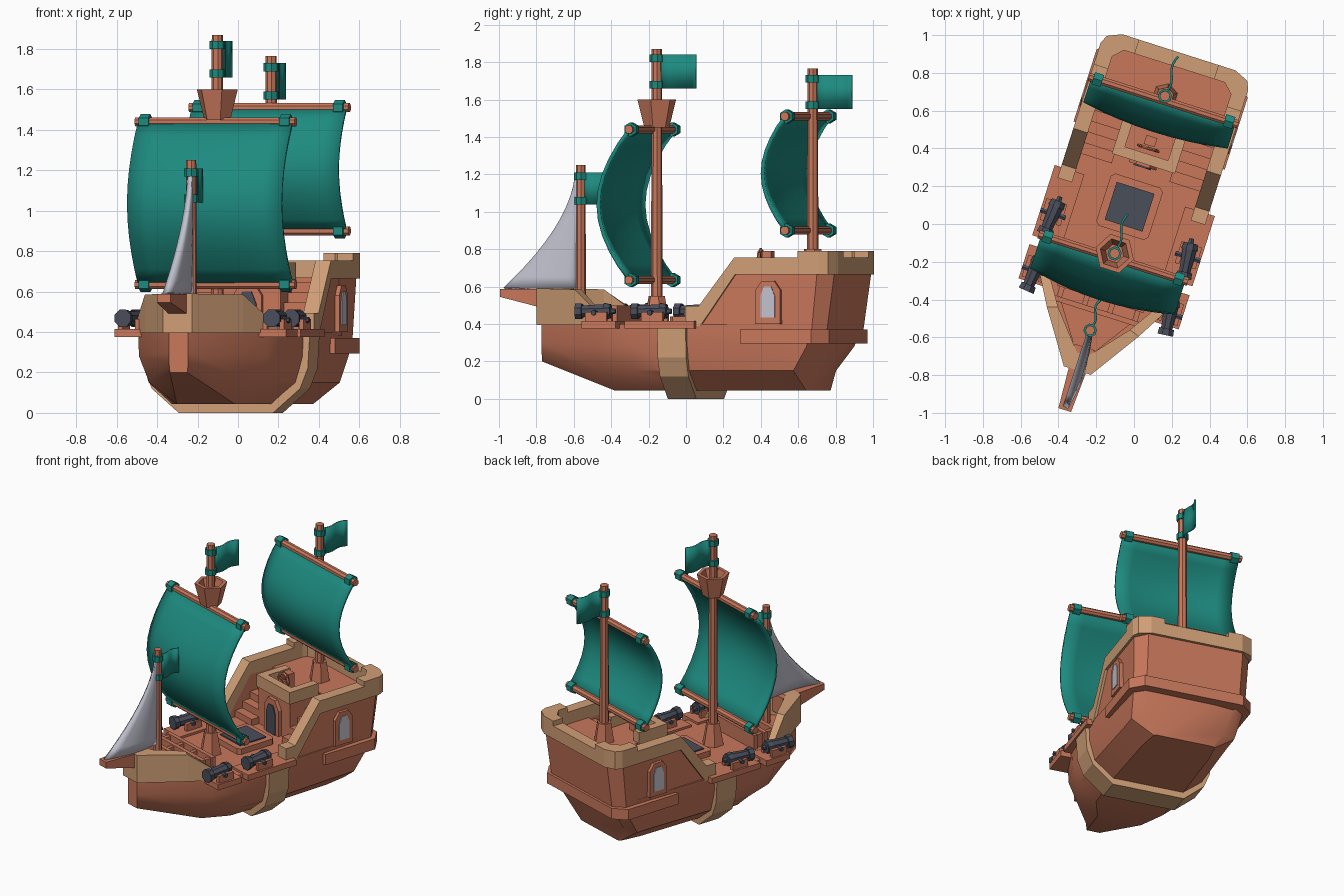
import bpy, bmesh, math
from mathutils import Matrix, Vector

if "Cube" in bpy.data.objects:
    bpy.data.objects.remove(bpy.data.objects["Cube"])

# whole ship is built along its own centreline, then turned
M = Matrix.Rotation(math.radians(-17.7), 4, 'Z') @ Matrix.Translation((-0.05, 0, 0))


def mat(name, r, g, b):
    m = bpy.data.materials.new(name)
    m.diffuse_color = [((c / 255 + 0.055) / 1.055) ** 2.4 for c in (r, g, b)] + [1]
    m.use_nodes = True
    m.node_tree.nodes["Principled BSDF"].inputs["Base Color"].default_value = m.diffuse_color
    return m


WOOD = mat("red_brown_wood", 200, 119, 91)
TAN = mat("tan_trim", 208, 159, 118)
TEAL = mat("teal_cloth", 29, 138, 127)
DARK = mat("dark_iron", 74, 78, 90)
PALE = mat("pale_grey", 194, 194, 207)


def finish(name, bm, m, smooth=False):
    bmesh.ops.recalc_face_normals(bm, faces=bm.faces)
    bm.transform(M)
    me = bpy.data.meshes.new(name)
    bm.to_mesh(me)
    bm.free()
    me.materials.append(m)
    if smooth:
        me.polygons.foreach_set("use_smooth", [True] * len(me.polygons))
        me.set_sharp_from_angle(angle=math.radians(32))
    ob = bpy.data.objects.new(name, me)
    bpy.context.collection.objects.link(ob)
    return ob


def loft(name, rings, m, smooth=False):
    bm = bmesh.new()
    vs = [[bm.verts.new(p) for p in r] for r in rings]
    n = len(vs[0])
    for a, b in zip(vs, vs[1:]):
        for i in range(n):
            bm.faces.new((a[i], a[(i + 1) % n], b[(i + 1) % n], b[i]))
    bm.faces.new(vs[0])
    bm.faces.new(vs[-1])
    return finish(name, bm, m, smooth)


def prism(name, pts, axis, lo, hi, m):
    def at(p, h):
        return {'X': (h, p[0], p[1]), 'Y': (p[0], h, p[1]), 'Z': (p[0], p[1], h)}[axis]
    return loft(name, [[at(p, h) for p in pts] for h in (lo, hi)], m)


def box(name, x, y, z, m):
    return prism(name, [(x[0], y[0]), (x[1], y[0]), (x[1], y[1]), (x[0], y[1])], 'Z', z[0], z[1], m)


def rod(name, a, b, r0, r1, n, m):
    a, b = Vector(a), Vector(b)
    q = (b - a).to_track_quat('Z', 'Y')
    ring = [Vector((math.cos(t), math.sin(t), 0)) for t in [2 * math.pi * (i + .5) / n for i in range(n)]]
    return loft(name, [[a + q @ (p * r0) for p in ring], [b + q @ (p * r1) for p in ring]], m)


def mirror(half):
    return half + [(-p[0], *p[1:]) for p in reversed(half)]


def sheet(name, f, nu, nv, m, thick):
    bm = bmesh.new()
    g = [[bm.verts.new(f(i / nu, j / nv)) for j in range(nv + 1)] for i in range(nu + 1)]
    for i in range(nu):
        for j in range(nv):
            bm.faces.new((g[i][j], g[i + 1][j], g[i + 1][j + 1], g[i][j + 1]))
    ob = finish(name, bm, m, True)
    s = ob.modifiers.new("thickness", 'SOLIDIFY')
    s.thickness, s.offset = thick, 0


# lower hull: half sections (x, y, z) from deck edge to keel
halves = [
    [(.05, -.81, .40), (.05, -.81, .30), (.05, -.81, .25), (.045, -.81, .20)],
    [(.335, -.42, .40), (.33, -.42, .28), (.28, -.41, .15), (.15, -.37, .045)],
    [(.395, -.20, .40), (.39, -.20, .28), (.35, -.20, .15), (.23, -.20, .045)],
    [(.41, .12, .40), (.405, .12, .28), (.37, .12, .15), (.24, .12, .045)],
    [(.39, .60, .40), (.385, .60, .28), (.355, .58, .15), (.23, .58, .045)],
    [(.385, .81, .40), (.375, .78, .28), (.355, .70, .15), (.21, .725, .045)],
    [(.32, .87, .40), (.31, .83, .28), (.27, .74, .15), (.19, .735, .045)]]
loft("hull", [mirror(h) for h in halves], WOOD, True)
prism("hull_rib", mirror([(.435, .385), (.425, .22), (.385, .12), (.245, 0)]), 'Y', -.04, .12, TAN)

# stern castle, ledge and rails
loft("stern_castle", [mirror([(x, y, z) for x, y in pts]) for z, pts in (
    (.35, [(.385, .57), (.385, .81), (.32, .875)]),
    (.67, [(.395, .57), (.395, .845), (.325, .92)]))], WOOD)
prism("stern_ledge", mirror([(.42, .42), (.42, .82), (.34, .895)]), 'Z', .295, .37, WOOD)
outer = mirror([(.41, .60), (.41, .86), (.39, .905), (.315, .938)])
inner = mirror([(.33, .60), (.33, .81), (.32, .84), (.28, .86)])
prism("stern_rail", outer + inner[::-1], 'Z', .665, .755, TAN)
for s in (1, -1):
    prism("corner_rail", [(s * x, y) for x, y in (
        (.41, .74), (.41, .86), (.39, .905), (.315, .938), (.22, .938), (.22, .86), (.28, .86), (.33, .81),
        (.33, .74))], 'Z', .75, .79, TAN)
    prism("side_rail", [(.11, .39), (.11, .495), (.185, .495), (.385, .755), (.62, .755),
                        (.62, .665), (.39, .665), (.195, .39)], 'X', s * .33, s * .41, TAN)
    prism("side_wall", [(.17, .38), (.38, .68), (.62, .68), (.62, .38)], 'X', s * .335, s * .393, WOOD)
    # arched side window
    for nm, w, z0, z1, x, m in (("window_frame", .07, .40, .63, .415, WOOD), ("window_pane", .04, .435, .60, .42, PALE)):
        prism(nm, [(.575 - w, z0), (.575 + w, z0), (.575 + w, z1 - .05), (.575 + w * .5, z1),
                   (.575 - w * .5, z1), (.575 - w, z1 - .05)], 'X', s * .38, s * x, m)
    # stairs to the upper deck
    for i in range(5):
        box("stair", (s * .16, s * .335), (.27 + i * .06, .58), (.39, .445 + i * .05), WOOD)

# helm balcony with door and wheel
box("balcony", (-.165, .165), (.33, .58), (.39, .67), WOOD)
prism("balcony_rail", [(-.175, .55), (-.175, .32), (.175, .32), (.175, .55), (.12, .55), (.12, .375),
                       (-.12, .375), (-.12, .55)], 'Z', .66, .745, TAN)
for nm, w, z1, y, m in (("door_frame", .075, .64, .305, WOOD), ("door", .048, .60, .298, DARK)):
    prism(nm, [(-w, .40), (w, .40), (w, z1 - .06), (w * .5, z1), (-w * .5, z1), (-w, z1 - .06)], 'Y', y, .34, m)
box("wheel_stand", (-.03, .03), (.42, .47), (.66, .79), WOOD)
for i in range(8):
    a, b = math.pi * i / 4, math.pi * (i + 1) / 4
    p, q = [(.048 * math.cos(t), .405, .745 + .048 * math.sin(t)) for t in (a, b)]
    rod("wheel_rim", p, q, .01, .01, 6, WOOD)
    rod("wheel_spoke", (0, .405, .745), (.062 * math.cos(a), .405, .745 + .062 * math.sin(a)), .007, .007, 5, WOOD)

# bow rail, bowsprit and deck beams
st = [((.37, -.36), (.315, -.36), .43), ((.255, -.56), (.20, -.54), .585), ((.075, -.83), (.03, -.74), .59)]
st += [((-o[0], o[1]), (-i[0], i[1]), z) for o, i, z in reversed(st)]
loft("bow_rail", [[(*o, .395), (*o, z), (*i, z), (*i, .395)] for o, i, z in st], TAN)
loft("bowsprit", [[(-w, y, b), (w, y, b), (w, y, .588), (-w, y, .588)]
                  for y, w, b in ((-.70, .055, .46), (-1.05, .035, .545))], WOOD)
prism("fore_deck", mirror([(.03, -.75), (.20, -.50)]), 'Z', .40, .43, WOOD)
for y in (-.50, -.42, -.34):
    box("deck_beam", (-.24, .24), (y - .014, y + .014), (.39, .50), WOOD)
for x in (-.21, -.07, .07, .21):
    box("deck_joist", (x - .014, x + .014), (-.50, -.34), (.39, .49), WOOD)

# cargo hatch
c = .145
prism("hatch_frame", mirror([(c - .02, .08 - c), (c, .10 - c), (c, .06 + c), (c - .02, .08 + c)]), 'Z', .39, .44, WOOD)
box("hatch_grate", (-.105, .105), (-.025, .185), (.42, .448), DARK)

# gun platforms and cannons
for s in (1, -1):
    for y, y0, y1 in ((-.08, -.22, .17), (-.395, -.46, -.27)):
        box("gun_platform", (s * .28, s * .445), (y0, y1), (.375, .415), WOOD)
        for dx in (-.045, .045):
            box("carriage_side", (s * (.375 + dx) - .012, s * (.375 + dx) + .012), (y - .05, y + .07), (.41, .465), WOOD)

        def g(t):
            return (s * (.375 - .1 * t), y + t, .468)
        rod("cannon_barrel", g(.07), g(-.09), .043, .032, 8, DARK)
        rod("cannon_muzzle", g(-.08), g(-.115), .043, .046, 8, DARK)
        rod("cannon_breech", g(.04), g(.075), .047, .04, 8, DARK)
        rod("cannon_knob", g(.07), g(.1), .018, .014, 6, DARK)
        rod("cannon_trunnion", (s * .305, y, .46), (s * .445, y, .46), .015, .015, 6, DARK)


# masts with flags
def flagged_mast(nm, y, z0, z1, r, f0, f1, length):
    rod(nm + "_mast", (0, y, z0), (0, y, z1), r * 1.08, r * .95, 8, WOOD)
    for z in (f0 + .02, f1 - .02):
        rod(nm + "_flag_ring", (0, y, z - .02), (0, y, z + .02), r + .009, r + .009, 8, TEAL)
    sheet(nm + "_flag", lambda a, b: (.012 * math.sin(a * 6.5), y + r * .7 + a * length, f0 + b * (f1 - f0)),
          8, 1, TEAL, .012)


flagged_mast("main", -.18, .39, 1.87, .029, 1.66, 1.84, .20)
flagged_mast("rear", .695, .66, 1.765, .029, 1.55, 1.73, .20)
flagged_mast("bow", -.607, .40, 1.25, .027, 1.04, 1.21, .15)
rod("main_mast_base", (0, -.18, .39), (0, -.18, .55), .075, .045, 6, WOOD)
rod("rear_mast_base", (0, .695, .66), (0, .695, .80), .07, .048, 6, WOOD)

# hollow crow's nest
ring = [(math.cos(math.pi * i / 3), math.sin(math.pi * i / 3)) for i in range(6)]
loft("crows_nest", [[(r * x, -.18 + r * y, z) for x, y in ring]
                    for r, z in ((.068, 1.45), (.106, 1.60), (.08, 1.60), (.05, 1.50))], WOOD)


# square sails on two yards
def square_sail(nm, y, zb, zt, bulge):
    for z in (zb, zt):
        rod(nm + "_yard", (-.415, y, z), (.415, y, z), .024, .024, 8, WOOD)
        for x in (-.365, .365):
            rod(nm + "_yard_ring", (x - .025, y, z), (x + .025, y, z), .038, .038, 6, TEAL)
    sheet(nm + "_sail", lambda a, b: (
        .80 * (a - .5),
        y - bulge * (1 - .22 * (2 * a - 1) ** 2) * math.sin(math.pi * b) ** .9,
        zb + b * (zt - zb)), 8, 10, TEAL, .02)


square_sail("main", -.205, .635, 1.44, .225)
square_sail("rear", .67, .90, 1.51, .165)

# triangular jib with a hollow leading edge
sheet("jib_sail", lambda a, b: (
    .025 * math.sin(math.pi * a) * (1 - b),
    -.625 - .405 * a * (1 - b) ** 1.7 - .005 * a,
    .59 + .61 * b), 6, 10, PALE, .03)
